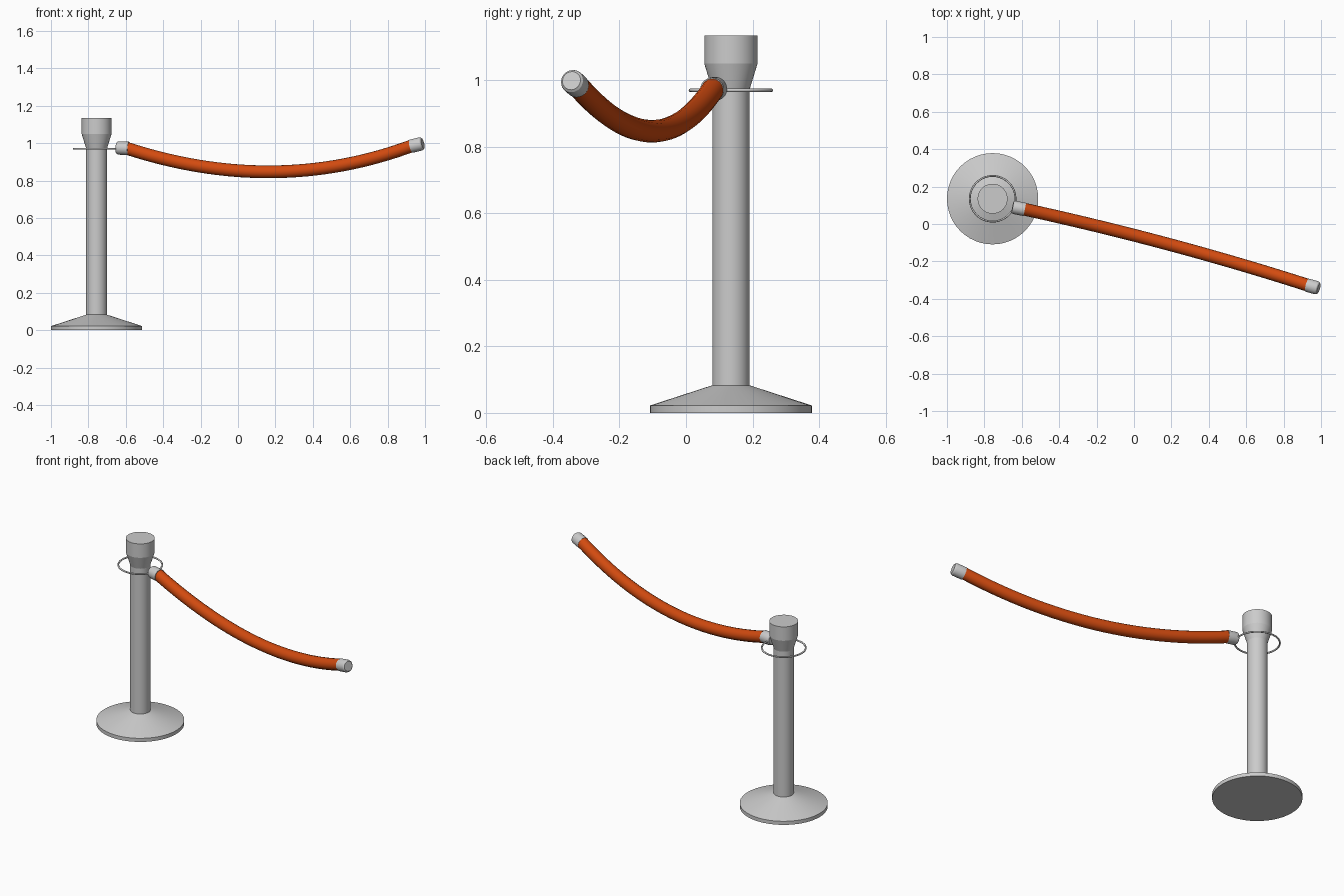
import bpy, bmesh, math
from mathutils import Vector

if "Cube" in bpy.data.objects:
    bpy.data.objects.remove(bpy.data.objects["Cube"])

POST = Vector((-0.756, 0.135, 0.0))


def finish(obj, angle=30):
    bpy.ops.object.select_all(action='DESELECT')
    obj.select_set(True)
    bpy.context.view_layer.objects.active = obj
    bpy.ops.object.shade_smooth_by_angle(angle=math.radians(angle))


def lathe(name, profile, origin, axis=(0, 0, 1), sides=48):
    """Closed solid of revolution from (radius, height) points."""
    bm = bmesh.new()
    rings = []
    for r, h in profile:
        rings.append([bm.verts.new((r * math.cos(2 * math.pi * i / sides),
                                    r * math.sin(2 * math.pi * i / sides), h))
                      for i in range(sides)])
    for a, b in zip(rings, rings[1:]):
        for i in range(sides):
            j = (i + 1) % sides
            bm.faces.new((a[i], a[j], b[j], b[i]))
    bm.faces.new(rings[0][::-1])
    bm.faces.new(rings[-1])
    mesh = bpy.data.meshes.new(name)
    bm.to_mesh(mesh)
    bm.free()
    obj = bpy.data.objects.new(name, mesh)
    bpy.context.collection.objects.link(obj)
    obj.location = origin
    obj.rotation_euler = Vector((0, 0, 1)).rotation_difference(Vector(axis)).to_euler()
    finish(obj, 15)
    return obj


# Post: foot, pole and flared head
lathe("base", [(0.244, 0), (0.244, 0.022), (0.056, 0.083)], POST)
lathe("pole", [(0.056, 0.08), (0.056, 0.98)], POST)
lathe("head", [(0.056, 0.972), (0.080, 1.05), (0.080, 1.135)], POST)

# Hanging ring
bpy.ops.mesh.primitive_torus_add(major_radius=0.122, minor_radius=0.005,
                                 major_segments=64, minor_segments=10,
                                 location=POST + Vector((0, 0, 0.97)))
ring = bpy.context.object
ring.name = "rope_ring"
finish(ring, 60)

# Sagging rope along a parabola
start = Vector((-0.605, 0.083, 0.976))
end = Vector((0.935, -0.329, 0.988))
low = Vector((0.18, -0.107, 0.847))
ctrl = 2 * low - (start + end) / 2
curve = bpy.data.curves.new("rope", 'CURVE')
curve.dimensions = '3D'
curve.bevel_depth = 0.034
curve.bevel_resolution = 6
curve.use_fill_caps = True
spline = curve.splines.new('POLY')
steps = 32
spline.points.add(steps)
for i, p in enumerate(spline.points):
    t = i / steps
    p.co = (*((1 - t) ** 2 * start + 2 * t * (1 - t) * ctrl + t * t * end), 1)
rope = bpy.data.objects.new("rope", curve)
bpy.context.collection.objects.link(rope)
bpy.ops.object.select_all(action='DESELECT')
rope.select_set(True)
bpy.context.view_layer.objects.active = rope
bpy.ops.object.convert(target='MESH')
rope = bpy.context.object
finish(rope, 40)
mat = bpy.data.materials.new("orange_rope")
mat.diffuse_color = (0.65, 0.07, 0.005, 1)
mat.use_nodes = True
mat.node_tree.nodes["Principled BSDF"].inputs["Base Color"].default_value = mat.diffuse_color
rope.data.materials.clear()
rope.data.materials.append(mat)

# Metal end caps with chamfered tips
cap = [(0.036, 0), (0.036, 0.052), (0.034, 0.060), (0.028, 0.066)]
lathe("rope_cap_near_post", cap, (-0.585, 0.078, 0.972), (-1, 0.2, 0.05), 32)
lathe("rope_cap_free_end", cap, (0.926, -0.327, 0.984), (1, -0.28, 0.24), 32)
